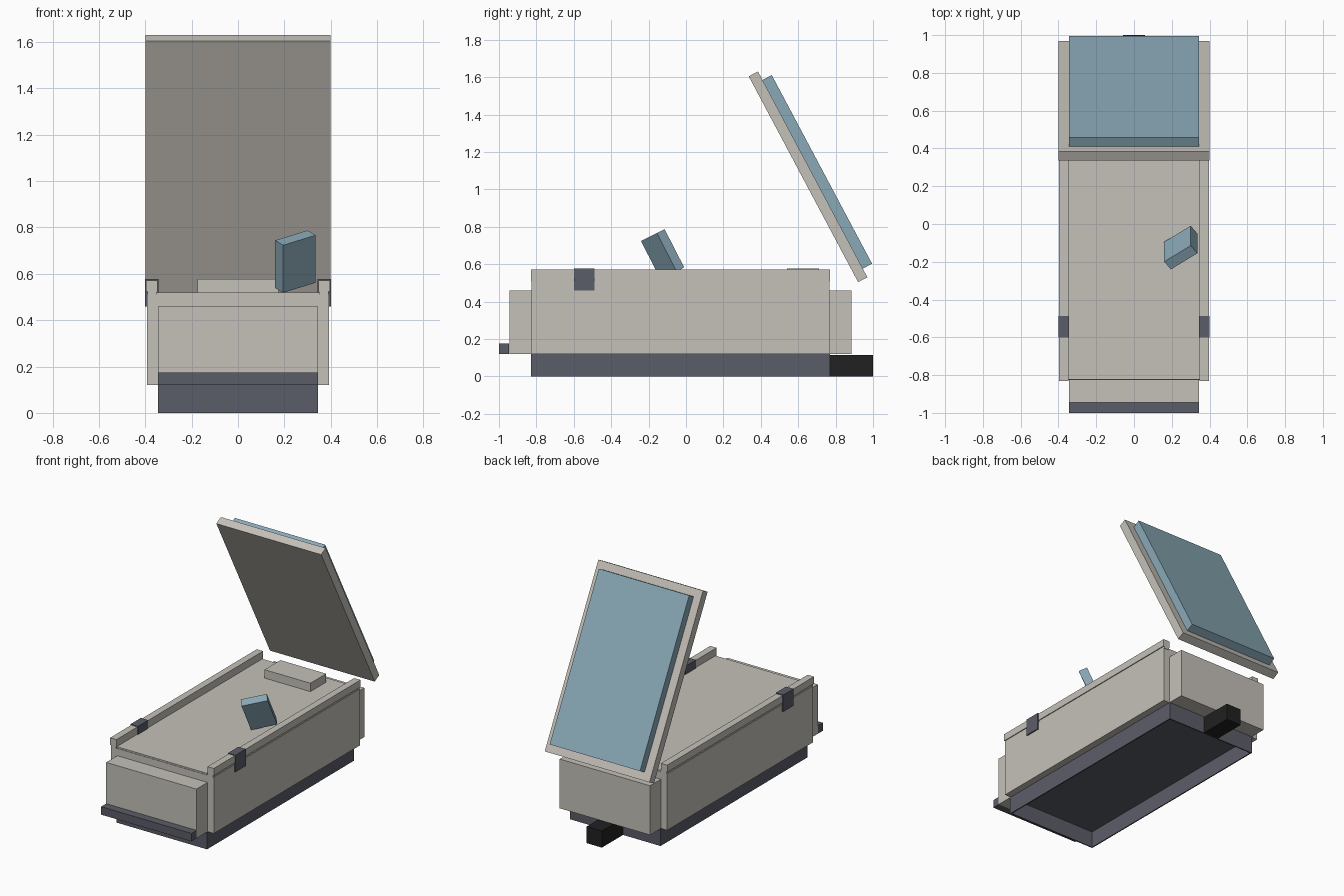
import bpy, math
from mathutils import Matrix, Vector

if "Cube" in bpy.data.objects:
    bpy.data.objects.remove(bpy.data.objects["Cube"])


def material(name, rgb):
    m = bpy.data.materials.new(name)
    m.diffuse_color = (*rgb, 1.0)
    m.use_nodes = True
    m.node_tree.nodes["Principled BSDF"].inputs["Base Color"].default_value = m.diffuse_color
    return m


LIGHT = material("warm light grey", (0.56, 0.535, 0.485))
BLUE = material("soft blue", (0.255, 0.40, 0.475))
DARK = material("slate grey", (0.105, 0.11, 0.138))
BLACK = material("near black", (0.015, 0.015, 0.015))

# unit cube corners and outward faces
CORNERS = [(x, y, z) for x in (-.5, .5) for y in (-.5, .5) for z in (-.5, .5)]
FACES = [(0, 1, 3, 2), (4, 6, 7, 5), (0, 4, 5, 1), (2, 3, 7, 6), (0, 2, 6, 4), (1, 5, 7, 3)]


def block(name, centre, axes, mat):
    """Box from a centre and three full-length edge vectors."""
    c = Vector(centre)
    a = [Vector(v) for v in axes]
    mesh = bpy.data.meshes.new(name)
    mesh.from_pydata([c + a[0] * p[0] + a[1] * p[1] + a[2] * p[2] for p in CORNERS], [], FACES)
    mesh.materials.append(mat)
    ob = bpy.data.objects.new(name, mesh)
    bpy.context.collection.objects.link(ob)
    return ob


def box(name, xr, yr, zr, mat):
    r = (xr, yr, zr)
    centre = [(a + b) / 2 for a, b in r]
    d = [b - a for a, b in r]
    return block(name, centre, [(d[0], 0, 0), (0, d[1], 0), (0, 0, d[2])], mat)


# hollow base skirt, open underneath
Y0, Y1, W, T = -0.83, 0.77, 0.345, 0.008
box("base_front_wall", (-W, W), (Y0, Y0 + T), (0, 0.12), DARK)
box("base_back_wall", (-W, W), (Y1 - T, Y1), (0, 0.12), DARK)
box("base_roof", (-W + T, W - T), (Y0 + T, Y1 - T), (0.113, 0.119), DARK)

# main body, deck and end boxes
box("body", (-0.393, 0.393), (-0.825, 0.767), (0.12, 0.51), LIGHT)
box("deck", (-0.355, 0.355), (-0.822, 0.765), (0.505, 0.52), LIGHT)
box("front_box", (-W, W), (-0.945, -0.82), (0.12, 0.46), LIGHT)
box("back_box", (-W, W), (0.76, 0.885), (0.12, 0.46), LIGHT)
box("front_bumper", (-W, W), (-1.0, -0.945), (0.12, 0.175), DARK)
box("rear_hitch", (-0.058, 0.058), (0.765, 1.0), (0, 0.115), BLACK)
box("deck_pad", (-0.175, 0.175), (0.54, 0.712), (0.515, 0.578), LIGHT)

# mirrored side parts
for s, side in ((-1, "left"), (1, "right")):
    def span(a, b):
        return tuple(sorted((s * a, s * b)))
    box("base_wall_" + side, span(W - T, W), (Y0 + T, Y1 - T), (0, 0.12), DARK)
    box("rail_ledge_" + side, span(0.35, 0.39), (Y0, Y1), (0.508, 0.523), LIGHT)
    box("rail_" + side, span(0.348, 0.396), (Y0, Y1), (0.523, 0.572), LIGHT)
    box("latch_" + side, span(0.344, 0.401), (-0.60, -0.488), (0.46, 0.577), DARK)

# raised lid with its outer panel, leaning forward
ang = math.radians(28)
along = Vector((0, -math.sin(ang), math.cos(ang)))
normal = Vector((0, math.cos(ang), math.sin(ang)))
X = Vector((1, 0, 0))
lid_c = Vector((0, 0.6525, 1.0675))
block("lid", lid_c, [X * 0.80, normal * 0.056, along * 1.246], LIGHT)
block("lid_panel", lid_c + normal * 0.056, [X * 0.69, normal * 0.056, along * 1.142], BLUE)

# tilted block standing on the deck
block("tilted_block", (0.2475, -0.125, 0.653),
      [(0.14, 0.085, 0.043), (-0.035, 0.041, 0.021), (0, -0.105, 0.205)], BLUE)
